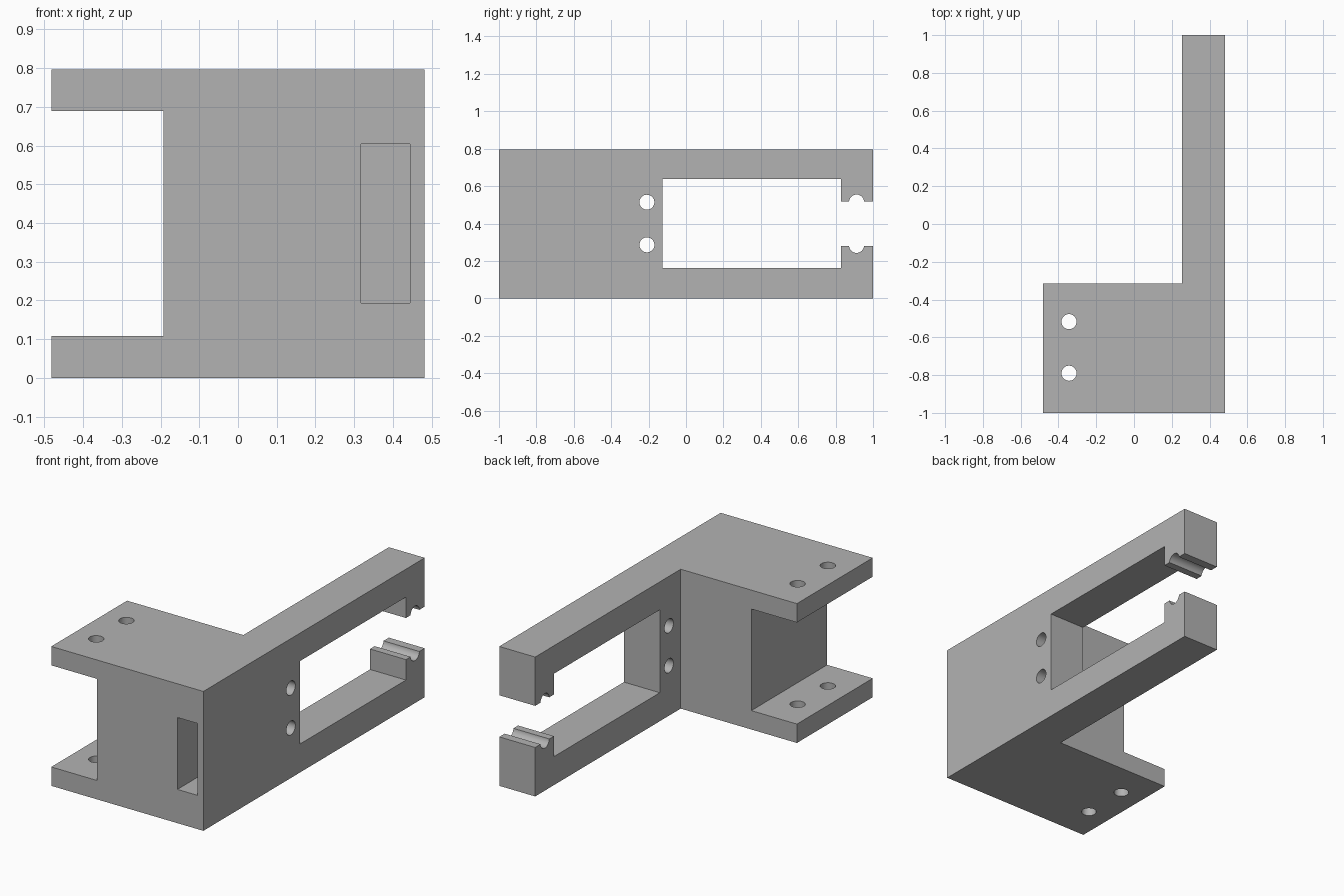
import bpy
from math import pi

cube = bpy.data.objects.get("Cube")
if cube:
    bpy.data.objects.remove(cube, do_unlink=True)

H = 0.797   # overall height
X = 0.481   # half width
R = 0.04    # screw hole radius

grey = bpy.data.materials.new("plain grey")
grey.use_nodes = True
grey.diffuse_color = (0.45, 0.45, 0.45, 1)
grey.node_tree.nodes["Principled BSDF"].inputs["Base Color"].default_value = (0.45, 0.45, 0.45, 1)


def box(name, lo, hi):
    centre = [(a + b) / 2 for a, b in zip(lo, hi)]
    bpy.ops.mesh.primitive_cube_add(size=1, location=centre)
    ob = bpy.context.object
    ob.name = name
    ob.scale = [b - a for a, b in zip(lo, hi)]
    bpy.ops.object.transform_apply(location=True, rotation=True, scale=True)
    ob.data.materials.append(grey)
    return ob


def rod(name, centre, depth, rotation=(0, 0, 0)):
    bpy.ops.mesh.primitive_cylinder_add(vertices=32, radius=R, depth=depth,
                                        location=centre, rotation=rotation)
    ob = bpy.context.object
    ob.name = name
    bpy.ops.object.transform_apply(location=True, rotation=True, scale=True)
    ob.data.materials.append(grey)
    return ob


# Solid blank that becomes the bracket
bracket = box("bracket", (-X, -1, 0), (X, 1, H))

cutters = [
    # Corner beside the long arm
    box("corner_cutter", (-1, -0.315, -0.1), (0.254, 1.1, 1)),
    # Recess between the two mounting plates
    box("recess_cutter", (-1, -1.1, 0.108), (-0.193, -0.2, 0.689)),
    # Arm window and the mouth at its tip
    box("window_cutter", (0, -0.126, 0.163), (1, 0.83, 0.637)),
    box("mouth_cutter", (0, 0.7, 0.28), (1, 1.1, 0.518)),
    # Blind slot in the front face
    box("slot_cutter", (0.317, -1.1, 0.193), (0.444, -0.32, 0.604)),
]
# Screw holes through both plates
for y in (-0.517, -0.79):
    cutters.append(rod("plate_hole_cutter", (-0.344, y, H / 2), 1.2))
# Screw holes across the arm and round grooves in the mouth
for y, heights in ((-0.209, (0.286, 0.514)), (0.912, (0.283, 0.515))):
    for z in heights:
        cutters.append(rod("arm_hole_cutter", (0.367, y, z), 0.4, (0, pi / 2, 0)))

# Carve the blank, then discard the cutters
bpy.ops.object.select_all(action="DESELECT")
bracket.select_set(True)
bpy.context.view_layer.objects.active = bracket
for cutter in cutters:
    cutter.hide_render = True
    mod = bracket.modifiers.new("cut", "BOOLEAN")
    mod.operation = "DIFFERENCE"
    mod.solver = "EXACT"
    mod.object = cutter
    bpy.ops.object.modifier_apply(modifier=mod.name)
for cutter in cutters:
    bpy.data.objects.remove(cutter, do_unlink=True)

bpy.ops.object.shade_smooth_by_angle(angle=pi / 6)
